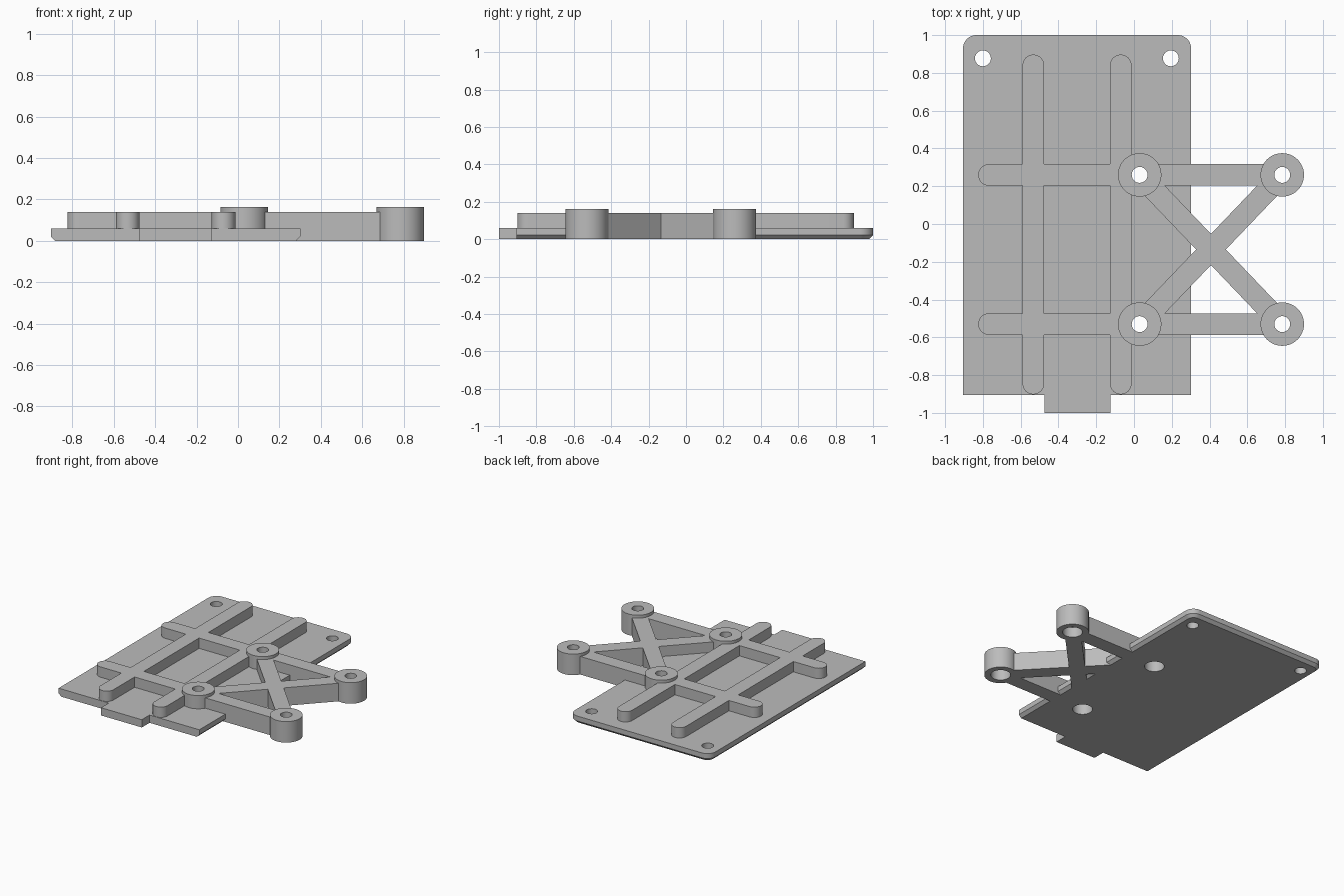
import bpy, bmesh, math

cube = bpy.data.objects.get("Cube")
if cube:
    bpy.data.objects.remove(cube, do_unlink=True)

grey = bpy.data.materials.new("plain grey")
grey.use_nodes = True
colour = (0.5, 0.5, 0.5, 1)
grey.diffuse_color = colour
grey.node_tree.nodes["Principled BSDF"].inputs["Base Color"].default_value = colour


def loft(name, layers):
    """Closed solid through matching outlines, given as (points, z)."""
    bm = bmesh.new()
    rings = [[bm.verts.new((x, y, z)) for x, y in pts] for pts, z in layers]
    n = len(rings[0])
    bm.faces.new(rings[0][::-1])
    bm.faces.new(rings[-1])
    for a, b in zip(rings, rings[1:]):
        for i in range(n):
            j = (i + 1) % n
            bm.faces.new((a[i], a[j], b[j], b[i]))
    mesh = bpy.data.meshes.new(name)
    bm.to_mesh(mesh)
    bm.free()
    mesh.materials.append(grey)
    ob = bpy.data.objects.new(name, mesh)
    bpy.context.collection.objects.link(ob)
    return ob


def arc(cx, cy, r, start, end, steps):
    angles = [math.radians(start + (end - start) * i / steps) for i in range(steps + 1)]
    return [(cx + r * math.cos(a), cy + r * math.sin(a)) for a in angles]


def cylinder(name, centre, r, z0, z1):
    pts = arc(*centre, r, 0, 360, 48)[:-1]
    return loft(name, [(pts, z0), (pts, z1)])


def bar(name, a, b, z0, z1, half=0.057):
    """Straight bar with rounded ends centred on points a and b."""
    t = math.degrees(math.atan2(b[1] - a[1], b[0] - a[0]))
    pts = arc(*b, half, t - 90, t + 90, 16) + arc(*a, half, t + 90, t + 270, 16)
    return loft(name, [(pts, z0), (pts, z1)])


def combine(body, part, operation):
    mod = body.modifiers.new(operation, "BOOLEAN")
    mod.operation = operation
    mod.solver = "EXACT"
    mod.object = part
    bpy.context.view_layer.update()
    result = bpy.data.meshes.new_from_object(
        body.evaluated_get(bpy.context.evaluated_depsgraph_get()))
    body.modifiers.clear()
    body.data = result
    bpy.data.objects.remove(part, do_unlink=True)


def plate_outline(inset):
    left, right, back, front, r = -0.905 + inset, 0.302 - inset, 1 - inset, -0.905, 0.07
    r -= inset
    return ([(left, front), (right, front)]
            + arc(right - r, back - r, r, 0, 90, 12)
            + arc(left + r, back - r, r, 90, 180, 12))


# Base plate, chamfered below on the sides and back
body = loft("mounting_plate", [(plate_outline(0.022), 0),
                               (plate_outline(0), 0.022), (plate_outline(0), 0.06)])

# Front tab
tab = [(-0.475, -1), (-0.125, -1), (-0.125, -0.85), (-0.475, -0.85)]
parts = [loft("front_tab", [(tab, 0), (tab, 0.06)])]

# Stiffening ribs on the plate
TOP = 0.14
ROWS, COLS = (0.26, -0.53), (0.03, 0.785)
for x in (-0.533, -0.07):
    parts.append(bar("long_rib", (x, -0.845), (x, 0.84), 0.03, TOP))
for y in ROWS:
    parts.append(bar("cross_rib", (-0.768, y), (COLS[0], y), 0.03, TOP))
    # Full-depth arm and diagonal brace
    parts.append(bar("arm", (COLS[0], y), (COLS[1], y), 0, TOP))
    other = ROWS[0] + ROWS[1] - y
    parts.append(bar("diagonal_brace", (COLS[0], y), (COLS[1], other), 0, TOP))

# Screw bosses
bosses = [(x, y) for x in COLS for y in ROWS]
for c in bosses:
    parts.append(cylinder("boss", c, 0.115, 0, 0.163))
for part in parts:
    combine(body, part, "UNION")

# Screw holes, with wider recesses under the bosses
for c in bosses:
    combine(body, cylinder("recess_cutter", c, 0.07, -0.1, 0.08), "DIFFERENCE")
for c in bosses + [(-0.8, 0.877), (0.195, 0.877)]:
    combine(body, cylinder("hole_cutter", c, 0.042, -0.2, 0.3), "DIFFERENCE")

bpy.ops.object.select_all(action="DESELECT")
body.select_set(True)
bpy.context.view_layer.objects.active = body
bpy.ops.object.shade_smooth_by_angle(angle=math.radians(30))
